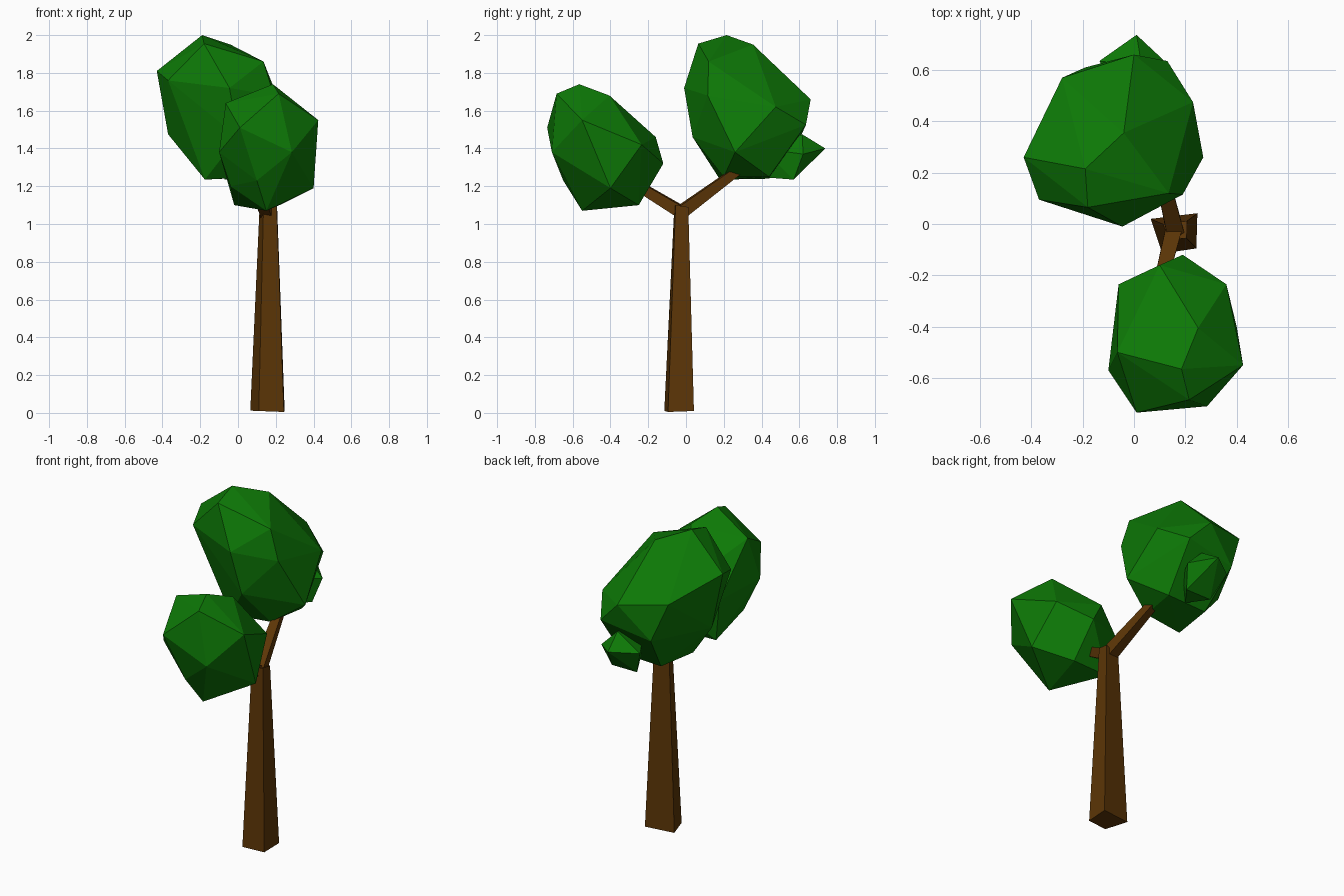
import bpy, bmesh, math
from mathutils import Vector


def material(name, color):
    m = bpy.data.materials.new(name)
    m.diffuse_color = (*color, 1)
    return m


BARK = material("bark", (0.107, 0.036, 0.002))
LEAF = material("leaf", (0.004, 0.19, 0.002))


def finish(name, bm, mat):
    bmesh.ops.recalc_face_normals(bm, faces=bm.faces)
    me = bpy.data.meshes.new(name)
    bm.to_mesh(me)
    bm.free()
    me.materials.append(mat)
    ob = bpy.data.objects.new(name, me)
    bpy.context.collection.objects.link(ob)


def loft(name, rings, mat):
    bm = bmesh.new()
    rows = [[bm.verts.new(p) for p in r] for r in rings]
    n = len(rows[0])
    for a, b in zip(rows, rows[1:]):
        for i in range(n):
            j = (i + 1) % n
            bm.faces.new((a[i], a[j], b[j], b[i]))
    bm.faces.new(rows[0])
    bm.faces.new(rows[-1])
    finish(name, bm, mat)


def branch(name, p, q, r0, r1):
    p, q = Vector(p), Vector(q)
    d = (q - p).normalized()
    u = d.cross(Vector((0, 0, 1))).normalized()
    v = u.cross(d)
    ring = lambda c, r: [c + r * (u * math.cos(a) + v * math.sin(a))
                         for a in (math.pi / 4 + k * math.pi / 2 for k in range(4))]
    loft(name, [ring(p, r0), ring(q, r1)], BARK)


def crown(name, corners):
    """Faceted leaf clump: convex hull round a few corners."""
    bm = bmesh.new()
    for c in corners:
        bm.verts.new(c)
    res = bmesh.ops.convex_hull(bm, input=bm.verts)
    loose = [v for v in bm.verts if not v.link_faces]
    bmesh.ops.delete(bm, geom=loose, context='VERTS')
    finish(name, bm, LEAF)


# Four-sided tapered trunk
loft("trunk", [
    [(0.065, 0.02, 0.012), (0.11, -0.115, 0.01), (0.243, -0.095, 0.005), (0.247, 0.042, 0.01)],
    [(0.113, 0.0, 1.06), (0.135, -0.062, 1.09), (0.205, -0.055, 1.10), (0.207, 0.012, 1.09)],
], BARK)

# Fork
branch("back_branch", (0.16, -0.03, 1.06), (0.08, 0.31, 1.31), 0.048, 0.03)
branch("front_branch", (0.155, -0.02, 1.06), (0.085, -0.30, 1.23), 0.045, 0.034)

# Large crown at the back: upper, middle and lower corners
crown("back_crown", [
    (-0.19, 0.215, 2.0), (-0.04, 0.355, 1.95), (-0.18, 0.065, 1.955),
    (-0.43, 0.26, 1.81), (-0.37, 0.095, 1.76), (0.135, 0.12, 1.86), (-0.28, 0.57, 1.70),
    (-0.045, -0.01, 1.72), (0.19, 0.115, 1.68), (0.23, 0.475, 1.62), (0.0, 0.66, 1.66),
    (0.13, 0.635, 1.525), (-0.19, 0.61, 1.47), (-0.37, 0.28, 1.475), (0.27, 0.26, 1.38),
    (0.0, 0.035, 1.46), (-0.175, 0.18, 1.235), (0.08, 0.20, 1.25),
    (0.12, 0.44, 1.25), (-0.14, 0.44, 1.24)])

# Smaller crown at the front
crown("front_crown", [
    (0.185, -0.565, 1.74), (0.25, -0.405, 1.68), (0.215, -0.685, 1.69), (-0.065, -0.50, 1.64),
    (0.425, -0.55, 1.55), (0.01, -0.735, 1.51), (0.285, -0.71, 1.38), (-0.1, -0.57, 1.38),
    (0.1, -0.16, 1.46), (0.36, -0.235, 1.42), (-0.06, -0.235, 1.36), (0.19, -0.12, 1.32),
    (0.1, -0.65, 1.23), (0.40, -0.40, 1.19), (-0.04, -0.50, 1.2), (0.15, -0.55, 1.07),
    (-0.02, -0.26, 1.10), (0.22, -0.25, 1.10)])

# Small leaf tuft poking out of the back crown
crown("leaf_tuft", [
    (0.01, 0.737, 1.40), (-0.135, 0.635, 1.39), (0.135, 0.62, 1.37), (0.03, 0.615, 1.475),
    (-0.07, 0.57, 1.235), (0.1, 0.57, 1.235), (0.0, 0.44, 1.245), (0.0, 0.40, 1.40)])
